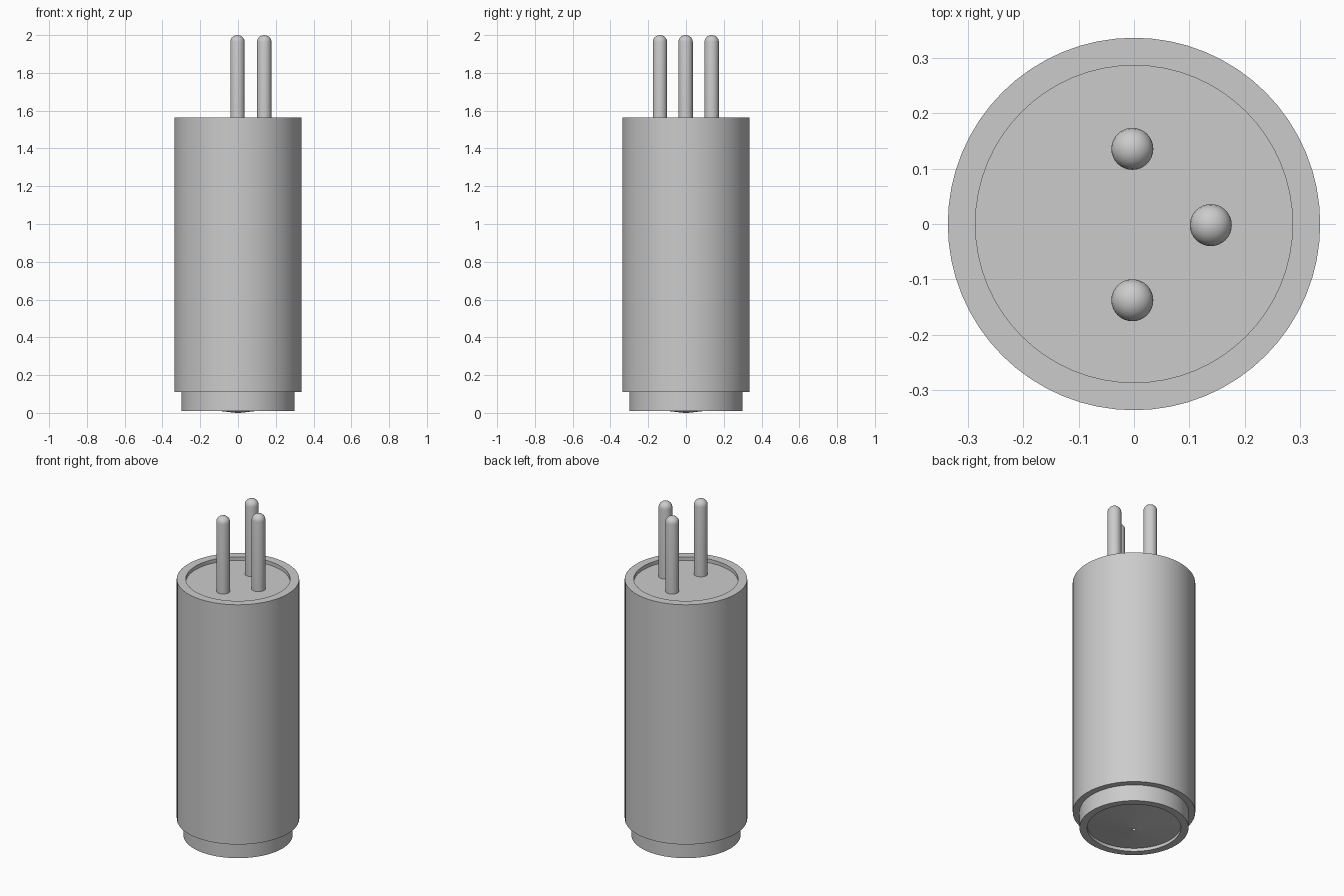
import bpy, bmesh, math

cube = bpy.data.objects.get("Cube")
if cube:
    bpy.data.objects.remove(cube, do_unlink=True)

# Single grey finish
grey = bpy.data.materials.new("light_grey")
grey.use_nodes = True
colour = (0.6, 0.6, 0.6, 1)
grey.diffuse_color = colour
grey.node_tree.nodes["Principled BSDF"].inputs["Base Color"].default_value = colour


def lathe(name, profile, sides, location=(0, 0, 0)):
    """Spin an (r, z) profile, listed bottom axis to top axis, into a solid."""
    bm = bmesh.new()
    verts = [bm.verts.new((r, 0, z)) for r, z in profile]
    edges = [bm.edges.new(pair) for pair in zip(verts, verts[1:])]
    bmesh.ops.spin(bm, geom=verts + edges, axis=(0, 0, 1), cent=(0, 0, 0),
                   steps=sides, angle=math.tau)
    bmesh.ops.remove_doubles(bm, verts=bm.verts, dist=0.0001)
    bmesh.ops.recalc_face_normals(bm, faces=bm.faces)
    mesh = bpy.data.meshes.new(name)
    bm.to_mesh(mesh)
    bm.free()
    mesh.materials.append(grey)
    obj = bpy.data.objects.new(name, mesh)
    obj.location = location
    bpy.context.collection.objects.link(obj)
    bpy.ops.object.select_all(action="DESELECT")
    obj.select_set(True)
    bpy.context.view_layer.objects.active = obj
    bpy.ops.object.shade_smooth_by_angle(angle=math.radians(30))
    return obj


# Main can: stepped base, shallow bottom cone with a pinhole, recessed top
lathe("body", [
    (0, 0.02), (0.01, 0.02), (0.01, 0),
    (0.258, 0.029), (0.258, 0.01), (0.3, 0.01),
    (0.3, 0.11), (0.337, 0.11), (0.337, 1.565),
    (0.287, 1.565), (0.287, 1.543), (0, 1.543),
], 64)

# Three round-tipped contact pins
PIN_RADIUS = 0.038
TIP_HEIGHT = 0.035
tip = [(PIN_RADIUS * math.cos(a), 2 - TIP_HEIGHT * (1 - math.sin(a)))
       for a in (math.radians(90 * i / 5) for i in range(5))]
pin_profile = [(0, 1.53), (PIN_RADIUS, 1.53)] + tip + [(0, 2)]
for name, x, y in (("pin_back", -0.003, 0.136),
                   ("pin_front", -0.003, -0.138),
                   ("pin_left", 0.139, -0.002)):
    lathe(name, pin_profile, 32, (x, y, 0))
